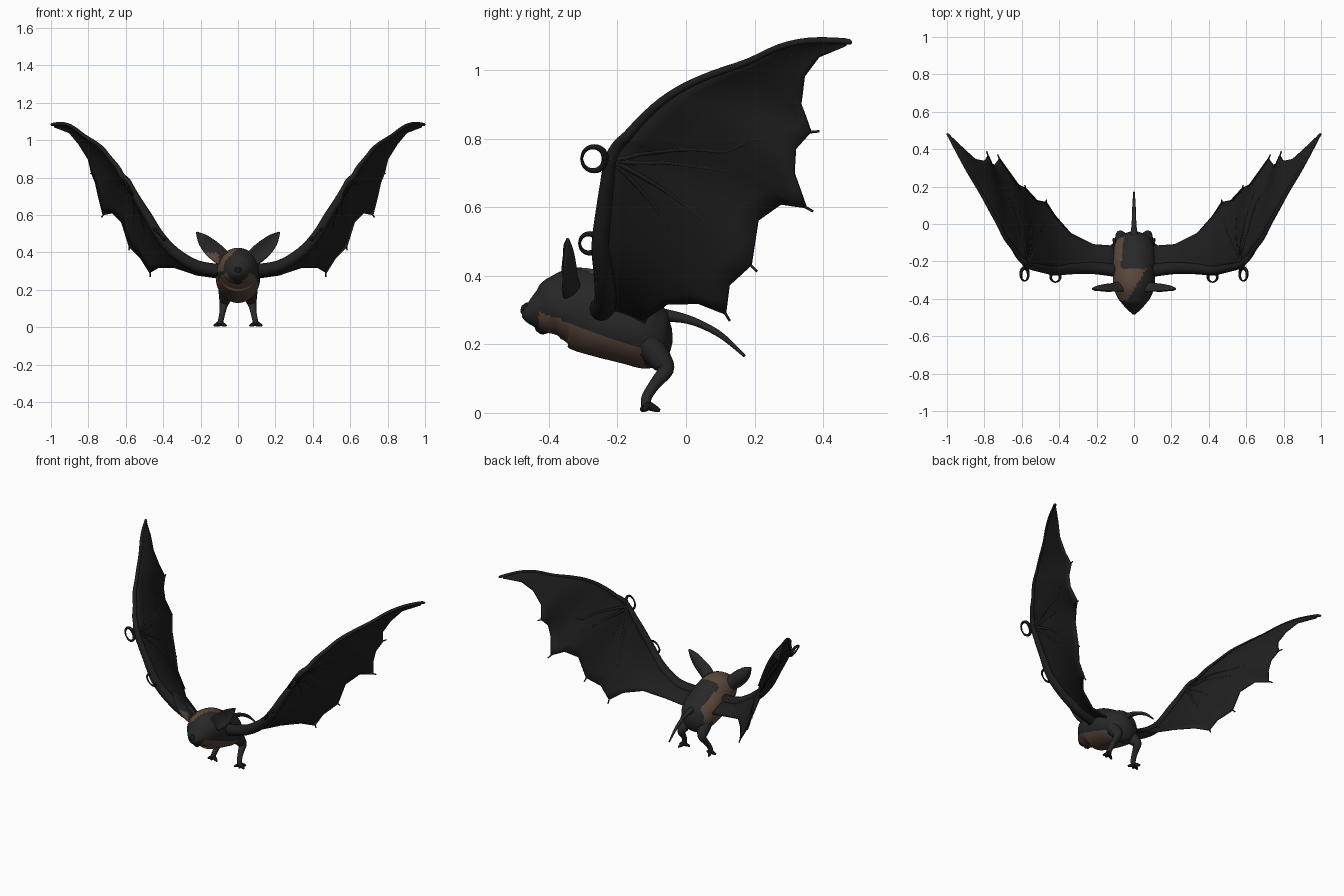
import bpy, bmesh, math
from mathutils import Vector

if "Cube" in bpy.data.objects:
    bpy.data.objects.remove(bpy.data.objects["Cube"], do_unlink=True)


def material(name, colour):
    mat = bpy.data.materials.new(name)
    mat.use_nodes = True
    mat.diffuse_color = (*colour, 1)
    shader = mat.node_tree.nodes["Principled BSDF"]
    shader.inputs["Base Color"].default_value = (*colour, 1)
    shader.inputs["Roughness"].default_value = 0.9
    return mat


FUR = material("charcoal fur", (0.021, 0.021, 0.021))
BROWN = material("brown fur", (0.105, 0.064, 0.045))
WING = material("black wing skin", (0.014, 0.014, 0.014))
CLAW = material("black claw", (0.008, 0.008, 0.008))


def finish(bm, name, mats, rule=None):
    """Turn a bmesh into a smooth object, colouring faces by a rule."""
    bmesh.ops.recalc_face_normals(bm, faces=bm.faces)
    for face in bm.faces:
        face.smooth = True
        if rule:
            face.material_index = rule(face.calc_center_median())
    mesh = bpy.data.meshes.new(name)
    bm.to_mesh(mesh)
    bm.free()
    for mat in mats:
        mesh.materials.append(mat)
    obj = bpy.data.objects.new(name, mesh)
    bpy.context.collection.objects.link(obj)
    return obj


def spline(rows, steps):
    """Smooth curve through rows of equal length."""
    rows = [Vector(r) for r in rows]
    out = []
    for i in range(len(rows) - 1):
        a, b, c, d = (rows[min(max(i + k, 0), len(rows) - 1)] for k in (-1, 0, 1, 2))
        for j in range(steps):
            t = j / steps
            out.append(b + (c - a) * (t / 2) + (a - b * 2.5 + c * 2 - d / 2) * t ** 2
                       + (b * 3 - a - c * 3 + d) * (t ** 3 / 2))
    return out + [rows[-1]]


def tube(name, rows, mats, sides=12, steps=5, side=(1, 0, 0), dish=0, rule=None):
    """Sweep an ellipse: rows are x, y, z, half width, half depth."""
    rows = spline([tuple(r) if len(r) == 5 else (*r, r[3]) for r in rows], steps)
    bm = bmesh.new()
    rings = []
    for i, row in enumerate(rows):
        centre = Vector(row[:3])
        ahead, behind = rows[min(i + 1, len(rows) - 1)], rows[max(i - 1, 0)]
        along = (Vector(ahead[:3]) - Vector(behind[:3])).normalized()
        across = Vector(side) - along * along.dot(Vector(side))
        across.normalize()
        depth = along.cross(across)
        ring = []
        for k in range(sides):
            angle = math.tau * k / sides
            c, s = math.cos(angle), math.sin(angle)
            p = centre + across * row[3] * c + depth * row[4] * s
            p.y -= dish * abs(row[3]) * c * c
            ring.append(bm.verts.new(p))
        rings.append(ring)
    for a, b in zip(rings, rings[1:]):
        for k in range(sides):
            n = (k + 1) % sides
            bm.faces.new((a[k], a[n], b[n], b[k]))
    bm.faces.new(rings[0])
    bm.faces.new(rings[-1])
    return finish(bm, name, mats, rule)


# Body and head, with lopsided brown patches
def fur_patch(p):
    belly = -0.43 < p.y < -0.12 and p.z < 0.295 - 0.35 * (p.y + 0.43)
    flank = -0.29 < p.y < -0.07 and p.x < -0.05 + 0.13 * (p.y + 0.06)
    crown = -0.41 < p.y < -0.24 and p.z > 0.3 and p.x < 0.03 + 0.6 * (p.y + 0.3)
    return int(belly or flank or crown)


profile = [(-.478, .295, .012, .014), (-.455, .293, .038, .036), (-.42, .298, .068, .065),
           (-.38, .308, .095, .092), (-.33, .31, .11, .115), (-.28, .295, .112, .122),
           (-.22, .27, .118, .115), (-.15, .242, .115, .104), (-.1, .228, .1, .1),
           (-.06, .225, .07, .075), (-.04, .225, .02, .02)]
tube("body", [(0, y, z, w, h) for y, z, w, h in profile], [FUR, BROWN],
     sides=56, steps=8, rule=fur_patch)
tube("nose", [(0, -.482, .305, .008), (0, -.47, .302, .02), (0, -.45, .3, .022)], [CLAW])
tube("chin", [(0, -.44, .245, .006), (0, -.425, .25, .022), (0, -.39, .26, .02)], [CLAW])
tube("tail", [(0, -.12, .285, .03), (0, -.05, .283, .018), (0, .02, .268, .012),
              (0, .1, .228, .009), (0, .172, .165, .004)], [FUR])

# Wing outline: pairs of leading and trailing points from root to tip
LEAD = [(.08, -.25, .3), (.22, -.235, .325), (.34, -.24, .4), (.42, -.25, .49),
        (.48, -.24, .59), (.53, -.23, .67), (.57, -.22, .74), (.59, -.2, .78),
        (.62, -.17, .81), (.645, -.13, .855), (.69, -.07, .91), (.725, 0, .955),
        (.77, .08, .99), (.825, .18, 1.025), (.88, .27, 1.067), (.93, .36, 1.087),
        (.985, .465, 1.085)]
TRAIL = [(.08, -.12, .26), (.22, -.11, .28), (.34, -.05, .32), (.42, .04, .32),
         (.47, .115, .29), (.52, .125, .37), (.58, .19, .43), (.62, .21, .56),
         (.67, .28, .61), (.72, .35, .6), (.745, .315, .7), (.76, .32, .77),
         (.78, .365, .82), (.8, .335, .9), (.85, .345, .98), (.9, .39, 1.04),
         (.98, .465, 1.07)]
LAST = len(LEAD) - 1


def wing_point(u, v):
    """Point on the wing skin: u runs along the span, v from front to back."""
    i = min(int(u), LAST - 1)
    f = u - i
    lead = Vector(LEAD[i]).lerp(Vector(LEAD[i + 1]), f)
    trail = Vector(TRAIL[i]).lerp(Vector(TRAIL[i + 1]), f)
    lift = 0.08 * (trail - lead).length * math.sin(math.pi * v)
    return lead.lerp(trail, v) + Vector((-0.6, 0, 0.8)) * lift


def wing_skin(name, s):
    bm = bmesh.new()
    rows = 8
    grid = []
    for n in range(LAST * 2 + 1):
        points = [wing_point(n / 2, r / rows) for r in range(rows + 1)]
        grid.append([bm.verts.new((p.x * s, p.y, p.z)) for p in points])
    for a, b in zip(grid, grid[1:]):
        for r in range(rows):
            bm.faces.new((a[r], a[r + 1], b[r + 1], b[r]))
    skin = finish(bm, name, [WING])
    thick = skin.modifiers.new("thickness", "SOLIDIFY")
    thick.thickness = 0.01
    thick.offset = 0


def hook(name, s, start, radius, turn, x_shift):
    """Claw that curls forward from the leading edge, up or down by turn."""
    x, y, z = start
    rows = []
    for k in range(6):
        a = math.pi * k / 5
        rows.append(((x + x_shift * math.sin(a)) * s, y - radius * (1 - math.cos(a)),
                     z + turn * radius * math.sin(a), 0.011 - 0.0014 * k))
    tube(name, rows, [CLAW], sides=8, steps=3)


for s, label in ((1, "left"), (-1, "right")):
    wing_skin(label + "_wing_skin", s)

    # Arm bone along the leading edge
    arm = []
    for i, (x, y, z) in enumerate(LEAD):
        arm.append((x * s, y, z, 0.009 + 0.027 * (1 - i / LAST) ** 2.2))
    arm.append((s, .48, 1.08, .005))
    tube(label + "_wing_arm", arm, [WING], steps=3, side=(0, 1, 0))

    # Finger bones fan out from the wrist and end in small spikes
    for n, end in enumerate((4, 6, 9, 12)):
        points = [wing_point(6 + (end - 6) * k / 12, k / 12) for k in range(13)]
        points.append(points[-1] + (points[-1] - points[-2]).normalized() * 0.025)
        rows = [(p.x * s, p.y, p.z, 0.01 - 0.0005 * k) for k, p in enumerate(points)]
        tube(f"{label}_finger_{n + 1}", rows, [WING], sides=8, steps=2)

    # Wrist and elbow claws
    for turn in (1, -1):
        part = "upper" if turn > 0 else "lower"
        hook(f"{label}_wrist_claw_{part}", s, (.585, -.235, .742), .035, turn, .02 * turn)
        hook(f"{label}_elbow_claw_{part}", s, (.42, -.255, .495), .028, turn, .025 * turn)

    # Cupped ear
    tube(label + "_ear", [(.06 * s, -.325, .35, .035, .03), (.1 * s, -.335, .385, .046, .022),
                          (.15 * s, -.335, .43, .044, .015), (.19 * s, -.34, .472, .03, .012),
                          (.222 * s, -.345, .508, .004, .004)], [FUR, BROWN],
         sides=20, side=(.7, 0, -.7 * s), dish=0.5,
         rule=lambda p: int(p.x < -0.1 and p.z < 0.4 and p.y < -0.335))

    # Leg, bent at the knee
    tube(label + "_leg", [(.06 * s, -.12, .21, .045), (.068 * s, -.075, .155, .034),
                          (.075 * s, -.06, .125, .024), (.082 * s, -.09, .085, .017),
                          (.09 * s, -.115, .045, .015), (.097 * s, -.115, .016, .015)], [FUR])

    # Spread toes
    for n, (dx, dy) in enumerate(((-.035, -.015), (.005, -.02), (.032, -.01), (.012, .035))):
        x, y = .097, -.112
        tube(f"{label}_toe_{n + 1}", [(x * s, y, .022, .014), ((x + dx * .6) * s, y + dy * .6, .013, .01),
                                      ((x + dx) * s, y + dy, .007, .005)], [CLAW],
             sides=8, steps=3, side=(0, 0, 1))
